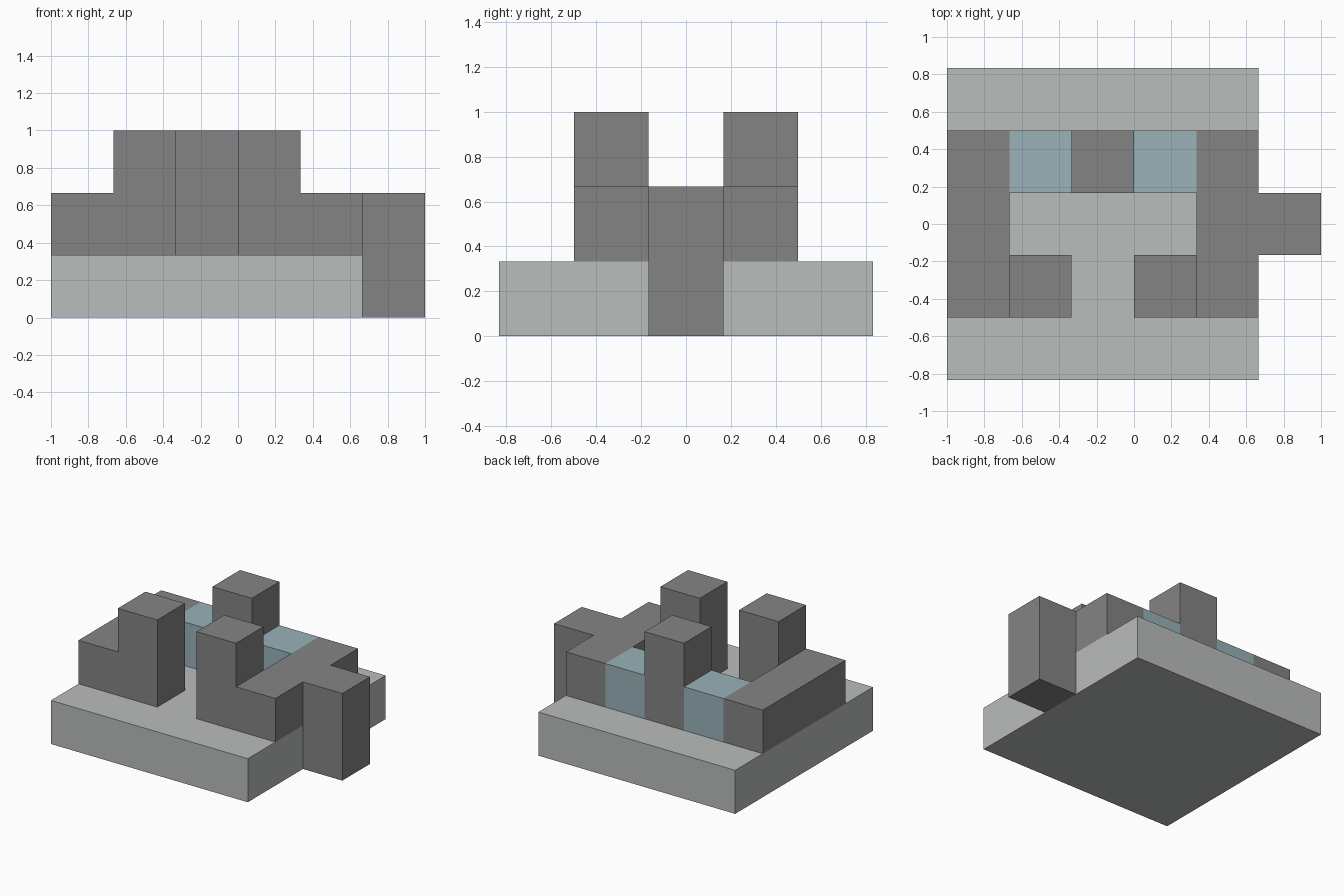
import bpy
import bmesh
from mathutils import Vector

cube = bpy.data.objects.get("Cube")
if cube:
    bpy.data.objects.remove(cube, do_unlink=True)

U = 1 / 3  # block size


def material(name, rgb):
    m = bpy.data.materials.new(name)
    m.use_nodes = True
    colour = (*rgb, 1)
    m.diffuse_color = colour
    bsdf = m.node_tree.nodes["Principled BSDF"]
    bsdf.inputs["Base Color"].default_value = colour
    bsdf.inputs["Roughness"].default_value = 0.8
    return m


pale_stone = material("pale stone", (0.485, 0.509, 0.497))
dark_stone = material("dark stone", (0.231, 0.231, 0.231))
glass = material("blue glass", (0.319, 0.445, 0.491))


def block(name, mat, low, high):
    """Box between two corners given in block units."""
    low, high = Vector(low) * U, Vector(high) * U
    bm = bmesh.new()
    bmesh.ops.create_cube(bm, size=1)
    for v in bm.verts:
        v.co = Vector([high[i] if v.co[i] > 0 else low[i] for i in range(3)])
    mesh = bpy.data.meshes.new(name)
    bm.to_mesh(mesh)
    bm.free()
    mesh.materials.append(mat)
    obj = bpy.data.objects.new(name, mesh)
    bpy.context.collection.objects.link(obj)
    return obj


# Foundation slab
block("base", pale_stone, (-3, -2.5, 0), (2, 2.5, 1))

# Low side walls
for side, x in (("right", -3), ("left", 1)):
    block(f"{side}_wall", dark_stone, (x, -1.5, 1), (x + 1, 1.5, 2))

# Tall towers: two at the front, one at the back
for name, x, y in (("front_right", -2, -1.5), ("front_left", 0, -1.5),
                   ("back", -1, 0.5)):
    block(f"{name}_tower", dark_stone, (x, y, 1), (x + 1, y + 1, 3))

# Glass blocks either side of the back tower
for side, x in (("right", -2), ("left", 0)):
    block(f"{side}_glass_block", glass, (x, 0.5, 1), (x + 1, 1.5, 2))

# Pillar beside the foundation, reaching the ground
block("side_pillar", dark_stone, (2, -0.5, 0), (3, 0.5, 2))
